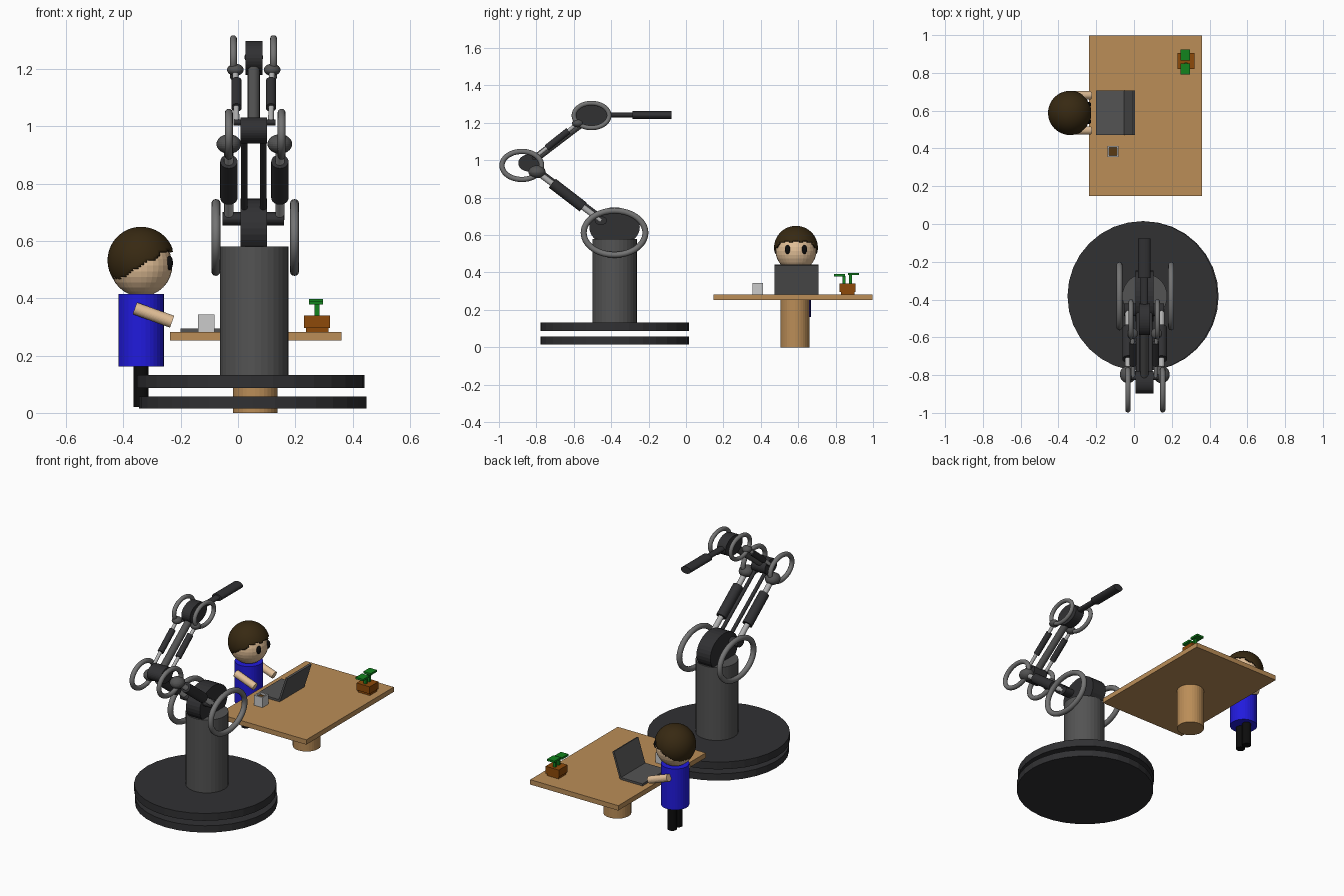
import bpy, bmesh, math
from mathutils import Vector, Matrix

if "Cube" in bpy.data.objects:
    bpy.data.objects.remove(bpy.data.objects["Cube"])


def colour(name, r, g, b):
    m = bpy.data.materials.new(name)
    m.diffuse_color = [(c / 255) ** 2.2 for c in (r, g, b)] + [1]
    m.use_nodes = True
    m.node_tree.nodes["Principled BSDF"].inputs["Base Color"].default_value = m.diffuse_color
    return m


DARK = colour("dark_metal", 52, 52, 54)
MID = colour("mid_metal", 84, 84, 84)
RING = colour("ring_metal", 115, 115, 115)
STEEL = colour("steel", 175, 175, 175)
WOOD = colour("wood", 185, 140, 88)
SKIN = colour("skin", 225, 190, 150)
BLUE = colour("blue_cloth", 38, 32, 220)
HAIR = colour("brown_hair", 58, 45, 25)
BLACK = colour("black", 20, 20, 20)
POT = colour("terracotta", 140, 75, 18)
LEAF = colour("leaf_green", 25, 130, 35)
COFFEE = colour("coffee", 90, 60, 25)
WHITE = colour("cup_white", 200, 200, 200)


def finish(bm, name, mat, smooth=False):
    me = bpy.data.meshes.new(name)
    for f in bm.faces:
        f.smooth = smooth
    bm.to_mesh(me)
    bm.free()
    me.materials.append(mat)
    ob = bpy.data.objects.new(name, me)
    bpy.context.collection.objects.link(ob)
    return ob


def rod(name, a, b, r, mat, r2=None, seg=32):
    """Cylinder from a to b; r2 gives an elliptical section."""
    a, b = Vector(a), Vector(b)
    d = b - a
    q = d.to_track_quat('Z', 'Y').to_matrix().to_4x4()
    bm = bmesh.new()
    bmesh.ops.create_cone(bm, cap_ends=True, segments=seg, radius1=1, radius2=1, depth=d.length,
                          matrix=Matrix.Translation((a + b) / 2) @ q @ Matrix.Diagonal((r, r2 or r, 1, 1)))
    return finish(bm, name, mat)


def hub(name, x0, x1, y, z, ry, rz, mat=DARK):
    """Elliptical drum lying along x."""
    bm = bmesh.new()
    bmesh.ops.create_cone(bm, cap_ends=True, segments=32, radius1=1, radius2=1, depth=x1 - x0)
    bm.transform(Matrix.Translation(((x0 + x1) / 2, y, z)) @ Matrix.Diagonal((1, ry, rz, 1))
                 @ Matrix.Rotation(math.pi / 2, 4, 'Y'))
    return finish(bm, name, mat)


def box(name, lo, hi, mat, rot=None):
    lo, hi = Vector(lo), Vector(hi)
    bm = bmesh.new()
    bmesh.ops.create_cube(bm, size=1)
    bm.transform(Matrix.Translation((lo + hi) / 2) @ (rot or Matrix()) @ Matrix.Diagonal((*(hi - lo), 1)))
    return finish(bm, name, mat)


def ball(name, c, r, mat, smooth=False):
    bm = bmesh.new()
    bmesh.ops.create_uvsphere(bm, u_segments=32, v_segments=16, radius=1,
                              matrix=Matrix.Translation(c) @ Matrix.Diagonal((*r, 1)))
    return finish(bm, name, mat, smooth)


def ring(name, c, ry, rz, t):
    """Elliptical hoop in the y-z plane; ry, rz are centre-line radii."""
    bm = bmesh.new()
    loops = []
    for i in range(48):
        u = math.tau * i / 48
        n = Vector((0, math.cos(u) / ry, math.sin(u) / rz)).normalized()
        p = Vector(c) + Vector((0, ry * math.cos(u), rz * math.sin(u)))
        loops.append([bm.verts.new(p + n * t * math.cos(math.tau * k / 12)
                                   + Vector((t * math.sin(math.tau * k / 12), 0, 0))) for k in range(12)])
    for i in range(48):
        p, q = loops[i], loops[(i + 1) % 48]
        for k in range(12):
            bm.faces.new((p[k], q[k], q[(k + 1) % 12], p[(k + 1) % 12]))
    bmesh.ops.recalc_face_normals(bm, faces=bm.faces)
    return finish(bm, name, RING, True)


# Robot base and column
AX, AY = 0.055, -0.382
rod("base_lower_disc", (0.051, AY, 0.016), (0.051, AY, 0.058), 0.397, DARK)
rod("base_upper_disc", (0.045, AY, 0.087), (0.045, AY, 0.132), 0.397, DARK)
rod("column", (0.057, AY, 0.13), (0.057, AY, 0.58), 0.119, MID)

# Joint drums and axles
hub("shoulder_hub", 0.008, 0.102, AY, 0.643, 0.135, 0.105)
hub("shoulder_axle", -0.054, 0.16, -0.455, 0.677, 0.033, 0.023)
hub("elbow_hub", 0.008, 0.102, -0.837, 0.985, 0.06, 0.046)
hub("elbow_axle", -0.015, 0.13, -0.81, 1.013, 0.015, 0.011)
hub("wrist_hub", 0.026, 0.085, -0.505, 1.238, 0.083, 0.06)

# Mirrored side parts: hoops, pistons, ball ends
for s, side in ((-1, "left"), (1, "right")):
    ring(side + "_shoulder_ring", (0.06 + s * 0.137, AY, 0.612), 0.165, 0.118, 0.016)
    ring(side + "_elbow_ring", (0.06 + s * 0.092, -0.878, 0.972), 0.106, 0.075, 0.014)
    ring(side + "_wrist_ring", (0.054 + s * 0.07, -0.505, 1.239), 0.094, 0.066, 0.0125)
    x = 0.057 + s * 0.089
    ball(side + "_elbow_ball", (x, -0.797, 0.938), (0.043, 0.046, 0.034), MID)
    rod(side + "_upper_piston_rod", (x, -0.455, 0.677), (x, -0.797, 0.938), 0.016, STEEL)
    rod(side + "_upper_piston", (x, -0.55, 0.75), (x, -0.715, 0.877), 0.03, DARK)
    x = 0.055 + s * 0.064
    ball(side + "_wrist_ball", (x, -0.58, 1.197), (0.029, 0.03, 0.021), MID)
    rod(side + "_fore_piston_rod", (x + s * -0.004, -0.81, 1.013), (x, -0.58, 1.197), 0.01, STEEL)
    rod(side + "_fore_piston", (x - s * 0.004, -0.745, 1.065), (x - s * 0.004, -0.628, 1.158), 0.018, DARK)
    x = 0.055 + s * 0.033
    rod(side + "_upper_arm_rail", (x, AY, 0.643), (x, -0.837, 0.985), 0.011, DARK)

# Forearm and tool
rod("forearm", (AX, -0.837, 0.985), (AX, -0.505, 1.238), 0.021, MID)
rod("tool_neck", (AX, -0.5, 1.241), (AX, -0.27, 1.241), 0.02, DARK, 0.013)
rod("tool", (AX, -0.285, 1.241), (AX, -0.077, 1.241), 0.033, DARK, 0.021)

# Table
box("table_top", (-0.238, 0.148, 0.252), (0.361, 0.998, 0.282), WOOD)
rod("table_leg", (0.06, 0.582, 0), (0.06, 0.582, 0.255), 0.078, WOOD)

# Laptop: base and tilted lid
box("laptop_base", (-0.2, 0.472, 0.282), (-0.05, 0.708, 0.295), MID)
box("laptop_screen", (-0.031, 0.472, 0.283), (-0.019, 0.708, 0.444), MID, Matrix.Rotation(math.radians(18), 4, 'Y'))

# Square cup with coffee
cx, cy, w = -0.111, 0.384, 0.029
for s, n in ((-1, "a"), (1, "b")):
    box("cup_side_" + n, (cx + s * w - 0.004 * (s + 1), cy - w, 0.282),
        (cx + s * w - 0.004 * (s - 1), cy + w, 0.344), WHITE)
    box("cup_end_" + n, (cx - w + 0.008, cy + s * w - 0.004 * (s + 1), 0.282),
        (cx + w - 0.008, cy + s * w - 0.004 * (s - 1), 0.344), WHITE)
box("coffee", (cx - w + 0.008, cy - w + 0.008, 0.282), (cx + w - 0.008, cy + w - 0.008, 0.332), COFFEE)

# Potted plant
box("pot_foot", (0.237, 0.829, 0.282), (0.316, 0.9, 0.298), POT)
box("pot", (0.231, 0.821, 0.296), (0.321, 0.906, 0.34), POT)
for n, y, dy, z in (("front", 0.846, -0.025, 0.379), ("back", 0.88, 0.015, 0.386)):
    box(n + "_stem", (0.267, y - 0.008, 0.335), (0.284, y + 0.008, z + 0.003), LEAF)
    box(n + "_leaf", (0.247, y + dy - 0.03, z), (0.297, y + dy + 0.03, z + 0.012), LEAF)

# Seated figure
PX, PY = -0.338, 0.588
rod("torso", (PX, PY, 0.162), (PX, PY, 0.414), 0.079, BLUE)
ball("head", (PX, PY, 0.515), (0.109, 0.109, 0.109), SKIN)
for s, side in ((-1, "right"), (1, "left")):
    rod(side + "_leg", (PX, PY + s * 0.028, 0.02), (PX, PY + s * 0.028, 0.17), 0.026, BLACK)
    rod(side + "_arm", (-0.36, PY + s * 0.093, 0.365), (-0.23, PY + s * 0.093, 0.318), 0.022, SKIN)
    ball(side + "_eye", (-0.239, PY + s * 0.045, 0.523), (0.012, 0.014, 0.025), BLACK)

# Hair cap: fine sphere trimmed along a jagged hairline, then thickened
bm = bmesh.new()
hc = Vector((PX, PY, 0.532))
bmesh.ops.create_uvsphere(bm, u_segments=72, v_segments=48, radius=0.117, matrix=Matrix.Translation(hc))
cut = []
for f in bm.faces:
    d = f.calc_center_median() - hc
    ang = abs(math.atan2(d.y, d.x))
    line = 0.562 - 0.1 * min(1, max(0, ang - 0.7) / 1.6)
    line += 0.022 * abs((ang * 2.2) % 1 - 0.5)
    if f.calc_center_median().z < line:
        cut.append(f)
bmesh.ops.delete(bm, geom=cut, context='FACES')
hair = finish(bm, "hair", HAIR, True)
sol = hair.modifiers.new("thickness", 'SOLIDIFY')
sol.thickness = 0.012
